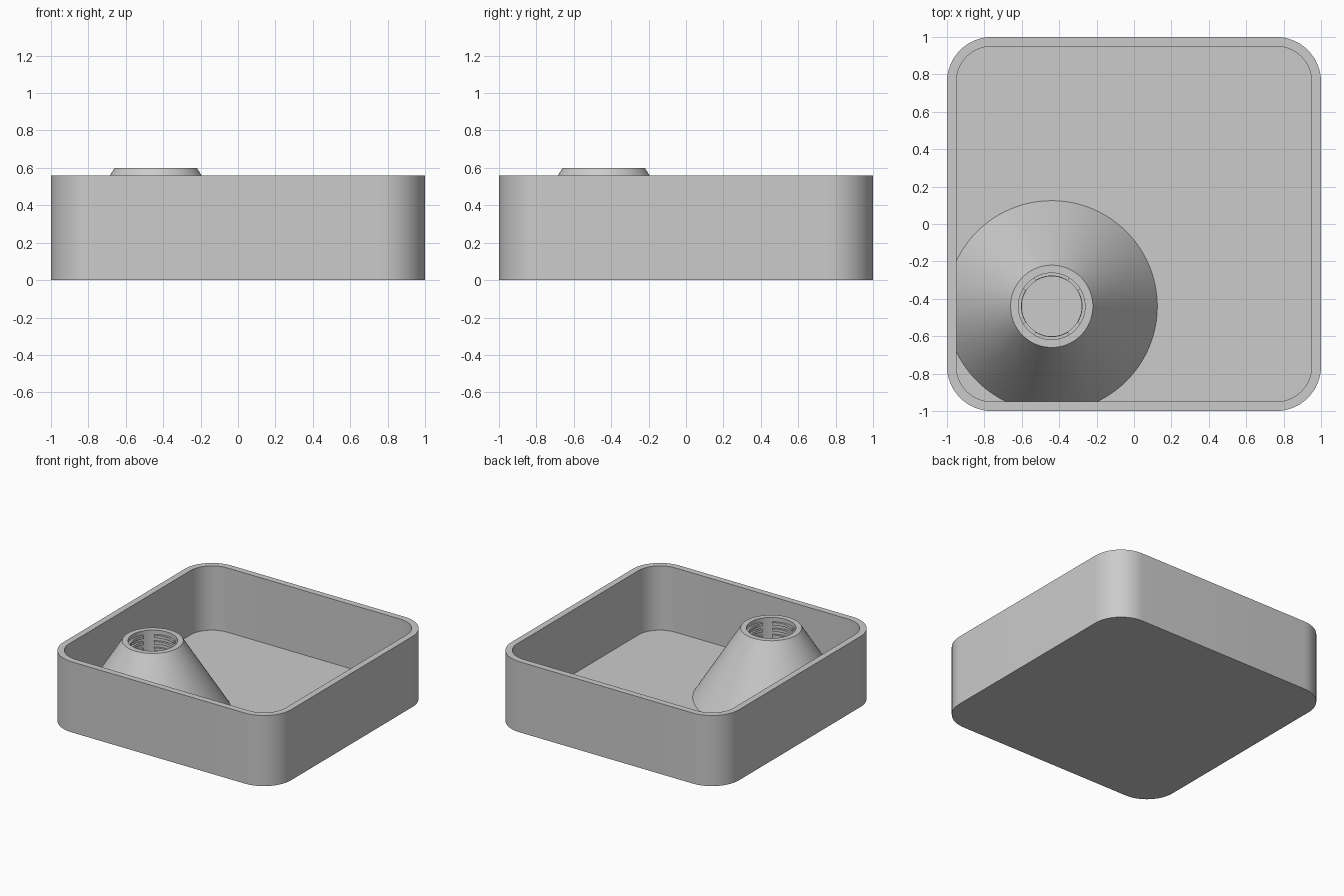
import bpy
import bmesh
from math import pi, sin, cos, radians
from mathutils import Matrix

if "Cube" in bpy.data.objects:
    bpy.data.objects.remove(bpy.data.objects["Cube"])

HEIGHT, WALL, FLOOR = 0.56, 0.05, 0.05
CORNER = 0.24
CX = CY = -0.44
TOP = 0.6

grey = bpy.data.materials.new("plain grey")
grey.use_nodes = True
grey.diffuse_color = (0.6, 0.6, 0.6, 1)
grey.node_tree.nodes["Principled BSDF"].inputs["Base Color"].default_value = (0.6, 0.6, 0.6, 1)


def make_object(name, bm):
    bmesh.ops.recalc_face_normals(bm, faces=bm.faces)
    mesh = bpy.data.meshes.new(name)
    bm.to_mesh(mesh)
    bm.free()
    mesh.materials.append(grey)
    obj = bpy.data.objects.new(name, mesh)
    bpy.context.collection.objects.link(obj)
    return obj


def prism(name, profile, low, high, matrix=Matrix()):
    """Extrude a closed 2D profile between two heights."""
    bm = bmesh.new()
    face = bm.faces.new([bm.verts.new((x, y, low)) for x, y in profile])
    extruded = bmesh.ops.extrude_face_region(bm, geom=[face])["geom"]
    verts = [v for v in extruded if isinstance(v, bmesh.types.BMVert)]
    bmesh.ops.translate(bm, verts=verts, vec=(0, 0, high - low))
    bm.transform(matrix)
    return make_object(name, bm)


def arc(x, y, radius, start, end, steps):
    angles = [radians(start + (end - start) * i / steps) for i in range(steps + 1)]
    return [(x + radius * cos(a), y + radius * sin(a)) for a in angles]


def rounded_square(half, radius):
    c = half - radius
    points = []
    for i, (sx, sy) in enumerate([(1, 1), (-1, 1), (-1, -1), (1, -1)]):
        points += arc(sx * c, sy * c, radius, 90 * i, 90 * i + 90, 16)
    return points


def frustum(name, r_low, r_high, low, high, sides=96):
    bm = bmesh.new()
    bmesh.ops.create_cone(bm, cap_ends=True, segments=sides, radius1=r_low, radius2=r_high,
                          depth=high - low,
                          matrix=Matrix.Translation((CX, CY, (low + high) / 2)))
    return make_object(name, bm)


def boolean(target, cutter, operation="DIFFERENCE"):
    mod = target.modifiers.new("cut", "BOOLEAN")
    mod.object, mod.operation, mod.solver = cutter, operation, "EXACT"
    bpy.context.view_layer.update()
    graph = bpy.context.evaluated_depsgraph_get()
    mesh = bpy.data.meshes.new_from_object(target.evaluated_get(graph))
    target.modifiers.clear()
    target.data = mesh
    bpy.data.objects.remove(cutter)


# Open tray with rounded corners
tray = prism("tray", rounded_square(1, CORNER), 0, HEIGHT)
boolean(tray, prism("cavity_cutter", rounded_square(1 - WALL, CORNER - WALL), FLOOR, 1))

# Conical socket, trimmed where it meets the tray walls
slope = 0.627
sink = 0.02
socket = frustum("conical_socket", 0.22 + slope * (TOP - FLOOR + sink), 0.22, FLOOR - sink, TOP)
boolean(socket, prism("trim_cutter", rounded_square(0.97, CORNER - 0.03), 0, 1), "INTERSECT")

# Stepped bore through the socket
boolean(socket, frustum("bore_cutter", 0.16, 0.16, 0, 0.7))
boolean(socket, frustum("mouth_cutter", 0.178, 0.178, 0.4, 0.7))

# Outlet tunnel from the bore toward the middle of the tray
slot = arc(0, 0.28, 0.15, 0, 180, 24) + arc(0, 0.194, 0.15, 180, 360, 24)
lay = (Matrix.Translation((CX, CY, 0)) @ Matrix.Rotation(radians(135), 4, "Z")
       @ Matrix.Rotation(pi / 2, 4, "X"))
boolean(socket, prism("tunnel_cutter", slot, -0.8, 0, lay))

# Interrupted thread ridges inside the mouth
ridges = []
for level in range(3):
    z = 0.445 + 0.05 * level
    for quarter in range(4):
        a = 90 * quarter - 32
        profile = arc(CX, CY, 0.185, a, a + 64, 12) + arc(CX, CY, 0.162, a + 64, a, 12)
        ridges.append(prism(f"thread_ridge_{level + 1}_{quarter + 1}", profile, z, z + 0.022))

bpy.ops.object.select_all(action="DESELECT")
for obj in [tray, socket] + ridges:
    obj.select_set(True)
bpy.context.view_layer.objects.active = tray
bpy.ops.object.shade_smooth_by_angle(angle=radians(30))
